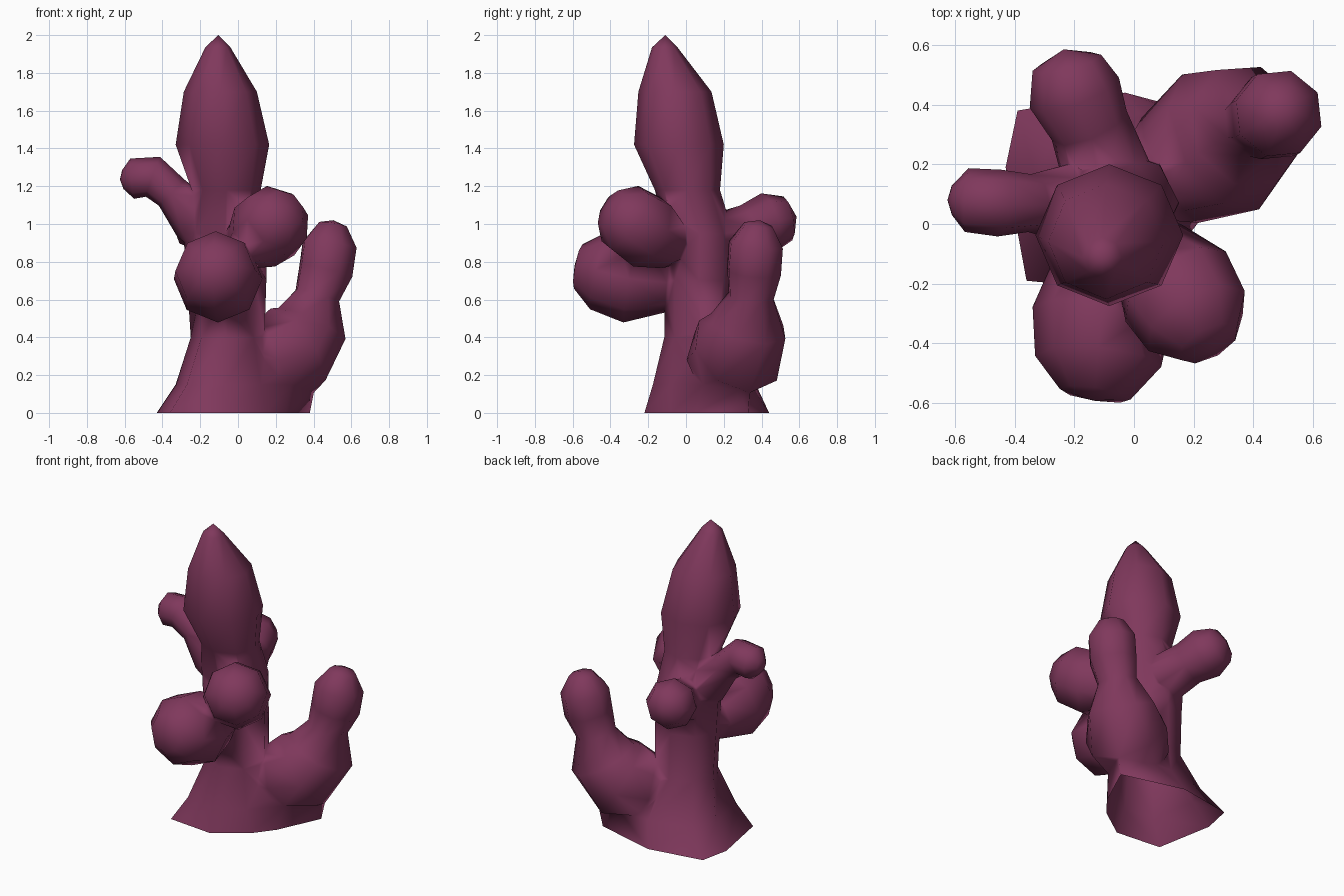
import bpy, bmesh, math
from mathutils import Vector

if "Cube" in bpy.data.objects:
    bpy.data.objects.remove(bpy.data.objects["Cube"])

SIDES = 8
mat = bpy.data.materials.new("plum_purple")
mat.diffuse_color = (0.215, 0.04, 0.108, 1)
mat.use_nodes = True
mat.node_tree.nodes["Principled BSDF"].inputs["Base Color"].default_value = mat.diffuse_color


def skin(name, rings, tip):
    """Bridge rings of points from a capped root to a closed tip."""
    bm = bmesh.new()
    loops = [[bm.verts.new(p) for p in ring] for ring in rings]
    n = len(loops[0])
    bm.faces.new(loops[0])
    for a, b in zip(loops, loops[1:]):
        for i in range(n):
            j = (i + 1) % n
            bm.faces.new((a[i], a[j], b[j], b[i]))
    top = bm.verts.new(tip)
    for i in range(n):
        bm.faces.new((loops[-1][i], loops[-1][(i + 1) % n], top))
    bmesh.ops.recalc_face_normals(bm, faces=bm.faces)
    me = bpy.data.meshes.new(name)
    bm.to_mesh(me)
    bm.free()
    me.materials.append(mat)
    ob = bpy.data.objects.new(name, me)
    bpy.context.collection.objects.link(ob)
    return ob


def limb(name, stations, tip, n=SIDES):
    """Tube through (x, y, z, radius) stations, rings square to the path."""
    pts = [Vector(s[:3]) for s in stations] + [Vector(tip)]
    rings, side = [], None
    for k, s in enumerate(stations):
        t = (pts[k + 1] - pts[max(k - 1, 0)]).normalized()
        ref = side if side else (Vector((0, 0, 1)) if abs(t.z) < 0.9 else Vector((1, 0, 0)))
        side = (ref - t * ref.dot(t)).normalized()
        up = t.cross(side)
        rings.append([pts[k] + s[3] * (side * math.cos(2 * math.pi * i / n)
                                       + up * math.sin(2 * math.pi * i / n))
                      for i in range(n)])
    return skin(name, rings, tip)


# Trunk: irregular flared foot, waist, swollen pointed top
foot = [(0.25, 0.05), (0.38, 0.33), (-0.03, 0.44), (-0.39, 0.38),
        (-0.43, 0.19), (-0.36, -0.19), (-0.05, -0.22), (0.15, -0.08)]
flare = [(0.28, 0.09), (0.41, 0.34), (0.02, 0.37), (-0.26, 0.31),
         (-0.33, 0.16), (-0.27, -0.14), (-0.07, -0.175), (0.12, -0.08)]
rings = [[(x, y, 0) for x, y in foot], [(x, y, 0.15) for x, y in flare]]
# x min, x max, y min, y max, z
for x0, x1, y0, y1, z in [(-0.25, 0.14, -0.115, 0.26, 0.40),
                          (-0.27, 0.15, -0.115, 0.25, 0.70),
                          (-0.29, 0.15, -0.105, 0.25, 0.95),
                          (-0.24, 0.12, -0.165, 0.18, 1.18),
                          (-0.33, 0.165, -0.275, 0.20, 1.42),
                          (-0.287, 0.10, -0.252, 0.135, 1.70),
                          (-0.173, -0.04, -0.18, -0.045, 1.935)]:
    rings.append([((x0 + x1) / 2 + (x1 - x0) / 2 * math.cos(2 * math.pi * i / SIDES),
                   (y0 + y1) / 2 + (y1 - y0) / 2 * math.sin(2 * math.pi * i / SIDES), z)
                  for i in range(SIDES)])
trunk = skin("trunk", rings, (-0.105, -0.11, 2.0))

limbs = [
    # Large back right branch: fat belly, neck, upright knob
    limb("large_branch", [(-0.02, 0.11, 0.27, 0.10), (0.12, 0.18, 0.28, 0.20),
                          (0.29, 0.275, 0.33, 0.26), (0.38, 0.33, 0.46, 0.212),
                          (0.42, 0.345, 0.62, 0.125), (0.465, 0.36, 0.75, 0.15),
                          (0.485, 0.37, 0.89, 0.15), (0.50, 0.385, 0.995, 0.08)],
         (0.505, 0.39, 1.02)),
    # Front bulb
    limb("front_bulb", [(-0.10, 0.03, 0.68, 0.08), (-0.10, -0.10, 0.69, 0.16),
                        (-0.105, -0.29, 0.71, 0.235), (-0.12, -0.46, 0.755, 0.212),
                        (-0.13, -0.57, 0.775, 0.12)], (-0.14, -0.59, 0.78)),
    # Right front bulb
    limb("side_bulb", [(-0.05, 0.02, 0.87, 0.06), (0.05, -0.09, 0.90, 0.14),
                       (0.14, -0.21, 0.96, 0.205), (0.21, -0.325, 1.035, 0.19),
                       (0.25, -0.40, 1.08, 0.11)], (0.26, -0.42, 1.09)),
    # Back knob
    limb("back_knob", [(-0.07, 0.06, 0.87, 0.12), (-0.09, 0.18, 0.91, 0.15),
                       (-0.15, 0.33, 0.97, 0.135), (-0.20, 0.44, 1.01, 0.158),
                       (-0.225, 0.54, 1.03, 0.118)], (-0.235, 0.585, 1.04)),
    # Thin left branch that rises and bends outward
    limb("left_branch", [(-0.10, 0.06, 0.88, 0.10), (-0.22, 0.07, 1.02, 0.135),
                         (-0.35, 0.07, 1.165, 0.097), (-0.45, 0.07, 1.25, 0.112),
                         (-0.56, 0.08, 1.24, 0.107), (-0.61, 0.08, 1.235, 0.05)],
         (-0.625, 0.08, 1.235)),
]

# Grow the limbs into the trunk as one skin
for ob in limbs:
    mod = trunk.modifiers.new(ob.name, 'BOOLEAN')
    mod.operation = 'UNION'
    mod.solver = 'EXACT'
    mod.object = ob
merged = bpy.data.meshes.new_from_object(
    trunk.evaluated_get(bpy.context.evaluated_depsgraph_get()))
trunk.modifiers.clear()
trunk.data = merged
trunk.name = "cactus_body"
for ob in limbs:
    bpy.data.objects.remove(ob)

# Open the foot and smooth the whole skin
bm = bmesh.new()
bm.from_mesh(merged)
bmesh.ops.delete(bm, geom=[f for f in bm.faces if all(v.co.z < 0.001 for v in f.verts)],
                 context='FACES')
bmesh.ops.remove_doubles(bm, verts=bm.verts, dist=0.015)
bmesh.ops.triangulate(bm, faces=[f for f in bm.faces if len(f.verts) > 4])
for f in bm.faces:
    f.smooth = True
    f.material_index = 0
bm.to_mesh(merged)
bm.free()
